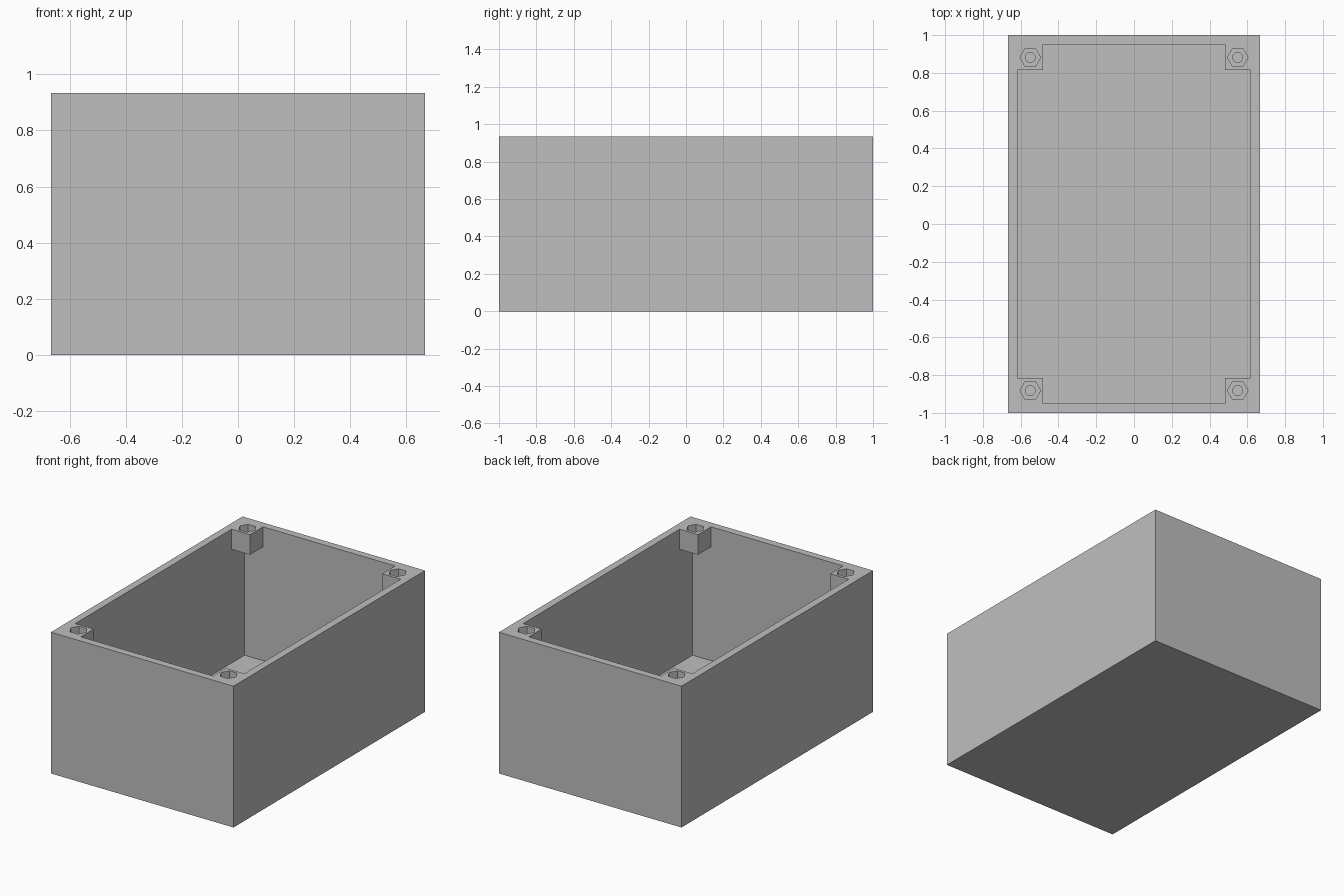
import bpy, bmesh
from mathutils import Matrix, Vector

if "Cube" in bpy.data.objects:
    bpy.data.objects.remove(bpy.data.objects["Cube"])

# Overall sizes
HX, HY, H = 0.667, 1.0, 0.933          # half width, half depth, height
WALL = 0.049                           # wall and floor thickness
POST = 0.184                           # post reach from the outer faces
POST_H = 0.133                         # post height below the rim
HOLE = 0.118                           # hole inset from the outer faces
POCKET = 0.06                          # depth of the hexagonal nut pocket
CORNERS = [(sx, sy) for sx in (-1, 1) for sy in (-1, 1)]

grey = bpy.data.materials.new("plain_grey")
grey.diffuse_color = (0.52, 0.52, 0.52, 1)
grey.use_nodes = True
grey.node_tree.nodes["Principled BSDF"].inputs["Base Color"].default_value = grey.diffuse_color


def finish(bm, name):
    mesh = bpy.data.meshes.new(name)
    bm.to_mesh(mesh)
    bm.free()
    mesh.materials.append(grey)
    obj = bpy.data.objects.new(name, mesh)
    bpy.context.collection.objects.link(obj)
    return obj


def box(name, a, b):
    lo = Vector([min(p, q) for p, q in zip(a, b)])
    hi = Vector([max(p, q) for p, q in zip(a, b)])
    bm = bmesh.new()
    bmesh.ops.create_cube(bm, size=1, matrix=Matrix.Translation((lo + hi) / 2)
                          @ Matrix.Diagonal((*(hi - lo), 1)))
    return finish(bm, name)


def prism(name, sides, r, x, y, z0, z1):
    bm = bmesh.new()
    bmesh.ops.create_cone(bm, cap_ends=True, segments=sides, radius1=r, radius2=r,
                          depth=z1 - z0, matrix=Matrix.Translation((x, y, (z0 + z1) / 2))
                          @ Matrix.Rotation(1.5707963, 4, 'Z'))
    # Turn the hexagon so that its points lie along x
    if max(v.co.x for v in bm.verts) - x < r * 0.95:
        bmesh.ops.rotate(bm, verts=bm.verts, cent=(x, y, 0),
                         matrix=Matrix.Rotation(1.5707963, 3, 'Z'))
    return finish(bm, name)


def cut(target, cutter):
    mod = target.modifiers.new("cut", 'BOOLEAN')
    mod.operation, mod.solver, mod.object = 'DIFFERENCE', 'EXACT', cutter
    bpy.context.view_layer.objects.active = target
    bpy.ops.object.modifier_apply(modifier=mod.name)
    bpy.data.objects.remove(cutter)


# Cavity shape, notched at the upper corners so that the posts stay solid
cavity = box("cavity", (-HX + WALL, -HY + WALL, WALL), (HX - WALL, HY - WALL, H + 0.1))
for sx, sy in CORNERS:
    cut(cavity, box("post_notch", (sx * (HX - POST), sy * (HY - POST), H - POST_H),
                    (sx * (HX + 0.1), sy * (HY + 0.1), H + 0.2)))

# Open box with its hanging corner posts
case = box("open_box", (-HX, -HY, 0), (HX, HY, H))
cut(case, cavity)

# Hexagonal nut pockets and round screw holes in the posts
for sx, sy in CORNERS:
    x, y = sx * (HX - HOLE), sy * (HY - HOLE)
    cut(case, prism("nut_pocket", 6, 0.055, x, y, H - POCKET, H + 0.1))
    cut(case, prism("screw_hole", 24, 0.026, x, y, H - POST_H - 0.05, H - POCKET + 0.03))
